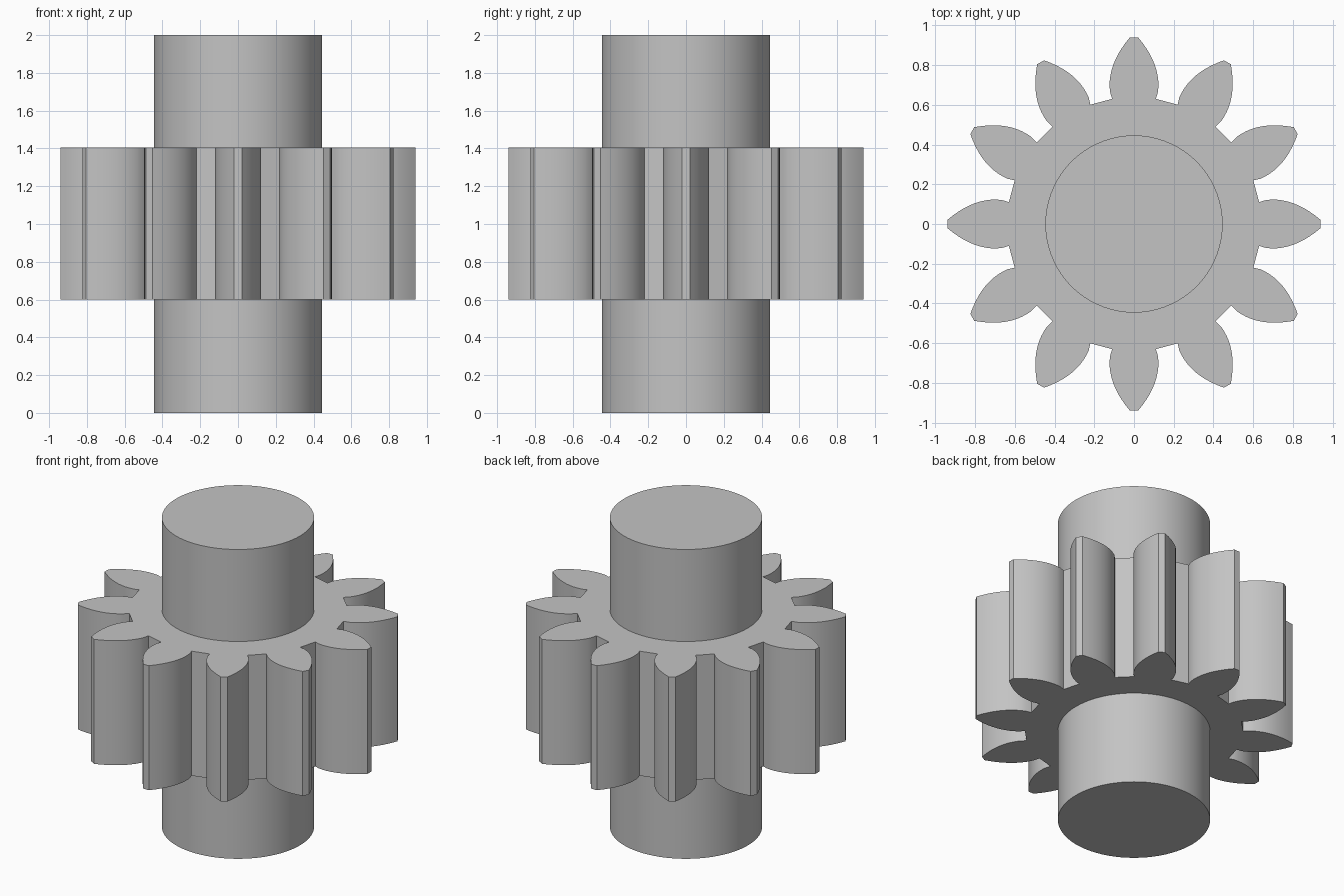
import bpy, bmesh, math
from mathutils import Vector, Matrix

cube = bpy.data.objects.get("Cube")
if cube:
    bpy.data.objects.remove(cube, do_unlink=True)

TEETH = 12
GEAR_BOTTOM, GEAR_TOP = 0.6, 1.405
SHAFT_RADIUS, HEIGHT = 0.446, 2.0

steel = bpy.data.materials.new("plain_grey")
steel.use_nodes = True
grey = (0.55, 0.55, 0.55, 1)
steel.diffuse_color = grey
steel.node_tree.nodes["Principled BSDF"].inputs["Base Color"].default_value = grey


def prism(name, outline, bottom, top):
    """Extrude a flat outline into a closed solid."""
    bm = bmesh.new()
    face = bm.faces.new([bm.verts.new((p.x, p.y, bottom)) for p in outline])
    grown = bmesh.ops.extrude_face_region(bm, geom=[face])
    verts = [g for g in grown["geom"] if isinstance(g, bmesh.types.BMVert)]
    bmesh.ops.translate(bm, verts=verts, vec=(0, 0, top - bottom))
    bmesh.ops.recalc_face_normals(bm, faces=bm.faces)
    mesh = bpy.data.meshes.new(name)
    bm.to_mesh(mesh)
    bm.free()
    mesh.materials.append(steel)
    obj = bpy.data.objects.new(name, mesh)
    bpy.context.collection.objects.link(obj)
    return obj


# Tooth flank: root corner, bulged side, narrow tip (half width, radius)
flank = [Vector((0.11, 0.63))]
for i in range(11):
    t = i / 10
    r = 0.665 + 0.275 * t
    # widest near the root, then an arc closing towards the tip
    flank.append(Vector((0.123 - 1.79 * (r - 0.70) ** 2, r)))
tooth = [Vector((-p.x, p.y)) for p in flank] + flank[::-1]

# Gear outline: the tooth repeated clockwise, straight gaps between
outline = []
for i in range(TEETH):
    turn = Matrix.Rotation(-i * math.tau / TEETH, 2)
    outline += [turn @ p for p in tooth]
gear = prism("gear_with_shaft", outline, GEAR_BOTTOM, GEAR_TOP)

# Shaft running through the gear, merged into one solid
circle = [Vector((math.cos(a), math.sin(a))) * SHAFT_RADIUS
          for a in (i * math.tau / 72 for i in range(72))]
shaft = prism("shaft", circle, 0, HEIGHT)

union = gear.modifiers.new("merge_shaft", 'BOOLEAN')
union.operation = 'UNION'
union.solver = 'EXACT'
union.object = shaft
bpy.ops.object.select_all(action='DESELECT')
gear.select_set(True)
bpy.context.view_layer.objects.active = gear
bpy.ops.object.modifier_apply(modifier=union.name)
bpy.data.objects.remove(shaft, do_unlink=True)

bpy.ops.object.shade_smooth_by_angle(angle=math.radians(30))
